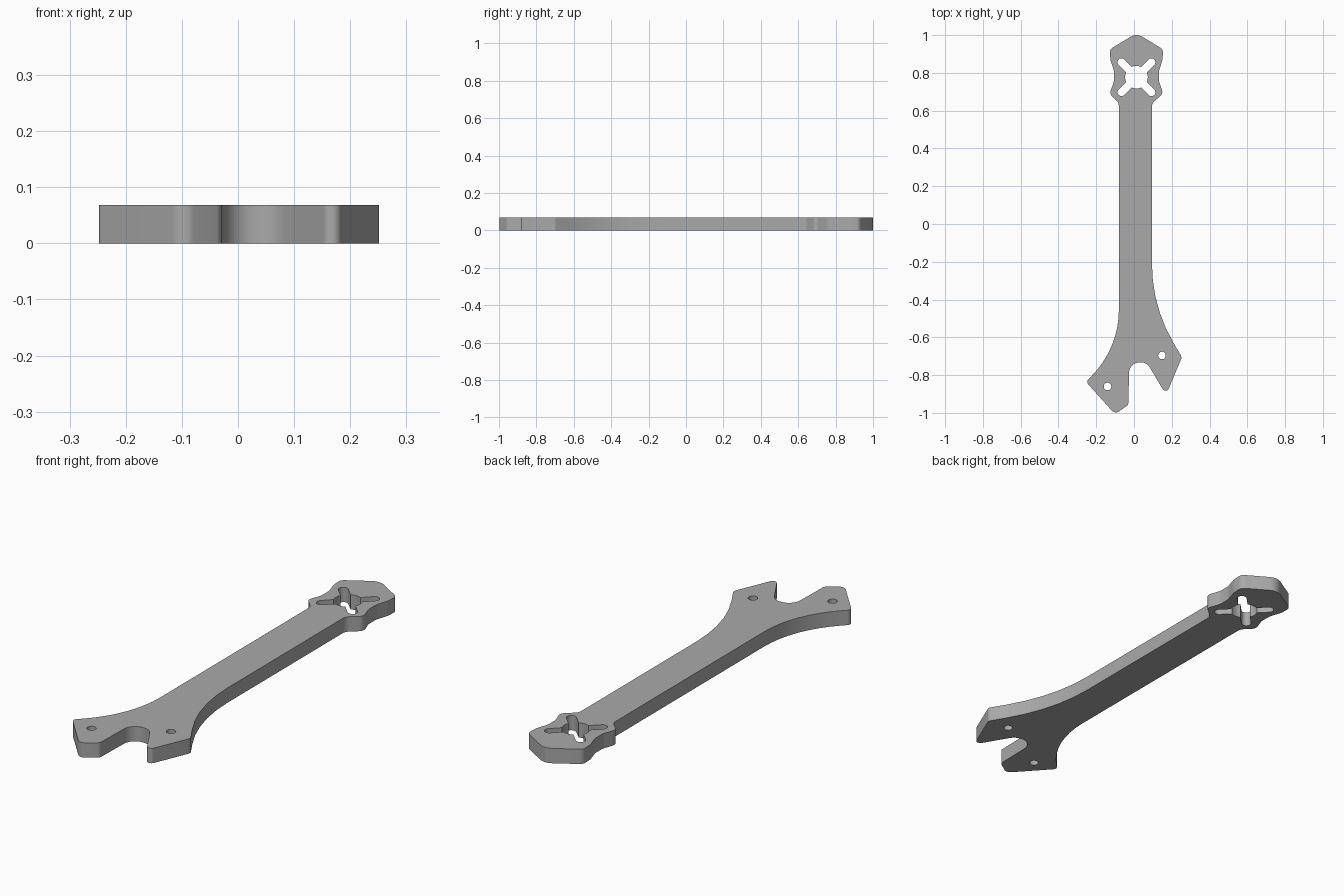
import bpy, bmesh, math
from mathutils import Vector

if "Cube" in bpy.data.objects:
    bpy.data.objects.remove(bpy.data.objects["Cube"])

THICK = 0.068


def rounded(points, seg=10):
    """Closed outline with each (x, y, radius) corner filleted."""
    out, n = [], len(points)
    for i, (x, y, r) in enumerate(points):
        p = Vector((x, y))
        a = (Vector(points[i - 1][:2]) - p).normalized()
        b = (Vector(points[(i + 1) % n][:2]) - p).normalized()
        half = a.angle(b) / 2
        c = p + (a + b).normalized() * (r / math.sin(half))
        s = p + a * (r / math.tan(half)) - c
        sweep = math.pi - 2 * half
        sign = 1 if a.x * b.y - a.y * b.x < 0 else -1
        steps = max(2, round(seg * sweep))
        for k in range(steps + 1):
            t = sign * sweep * k / steps
            out.append((c.x + s.x * math.cos(t) - s.y * math.sin(t),
                        c.y + s.x * math.sin(t) + s.y * math.cos(t)))
    return out


def circle(cx, cy, r, n=24):
    return [(cx + r * math.cos(2 * math.pi * k / n),
             cy + r * math.sin(2 * math.pi * k / n)) for k in range(n)]


def slotted_hole(cx, cy, r, reach, w):
    """Round hole with four diagonal round-ended slots."""
    out, off = [], math.asin(w / r)
    for q in range(4):
        d = math.pi / 4 + q * math.pi / 2
        ex, ey = cx + reach * math.cos(d), cy + reach * math.sin(d)
        for k in range(11):                       # slot end cap
            t = d - math.pi / 2 + math.pi * k / 10
            out.append((ex + w * math.cos(t), ey + w * math.sin(t)))
        for k in range(9):                        # arc to the next slot
            t = d + off + (math.pi / 2 - 2 * off) * k / 8
            out.append((cx + r * math.cos(t), cy + r * math.sin(t)))
    return out


# Motor mount head, left half (mirrored about its own centre line)
MID = 0.013
head = [(-0.128, 0.925, 0.03), (-0.125, 0.87, 0.06), (-0.106, 0.81, 0.06),
        (-0.106, 0.755, 0.06), (-0.129, 0.69, 0.03)]
head_right = [(2 * MID - x, y, r) for x, y, r in reversed(head)]

# Shaft, flared root, two lugs and the notch between them
root = [(-0.08, 0.64, 0.04), (-0.08, -0.66, 0.5), (-0.255, -0.835, 0.02),
        (-0.10, -1.007, 0.03), (-0.03, -0.957, 0.02),
        (-0.025, -0.732, 0.058), (0.068, -0.732, 0.058),
        (0.155, -0.88, 0.016), (0.178, -0.885, 0.016),
        (0.254, -0.705, 0.025), (0.095, -0.436, 0.82), (0.095, 0.64, 0.04)]

outline = rounded([(MID, 1.01, 0.06)] + head + root + head_right)
loops = [outline,
         slotted_hole(MID, 0.777, 0.06, 0.112, 0.021),
         circle(-0.14, -0.86, 0.02), circle(0.148, -0.696, 0.02)]

# Filled profile with holes, extruded to a plate
curve = bpy.data.curves.new("arm_plate", 'CURVE')
curve.dimensions = '2D'
curve.fill_mode = 'BOTH'
curve.extrude = THICK / 2
for loop in loops:
    sp = curve.splines.new('POLY')
    sp.points.add(len(loop) - 1)
    for pt, (x, y) in zip(sp.points, loop):
        pt.co = (x, y, 0, 1)
    sp.use_cyclic_u = True
arm = bpy.data.objects.new("arm_plate", curve)
bpy.context.collection.objects.link(arm)
bpy.context.view_layer.objects.active = arm
arm.select_set(True)
bpy.ops.object.convert(target='MESH')
arm = bpy.context.object

bm = bmesh.new()
bm.from_mesh(arm.data)
bmesh.ops.remove_doubles(bm, verts=bm.verts, dist=1e-5)
bmesh.ops.translate(bm, verts=bm.verts, vec=(0, 0, THICK / 2))
bmesh.ops.recalc_face_normals(bm, faces=bm.faces)
bm.to_mesh(arm.data)
bm.free()

grey = bpy.data.materials.new("plate_grey")
grey.diffuse_color = (0.4, 0.4, 0.4, 1)
grey.use_nodes = True
grey.node_tree.nodes["Principled BSDF"].inputs["Base Color"].default_value = grey.diffuse_color
arm.data.materials.clear()
arm.data.materials.append(grey)
bpy.ops.object.shade_smooth_by_angle(angle=math.radians(30))
